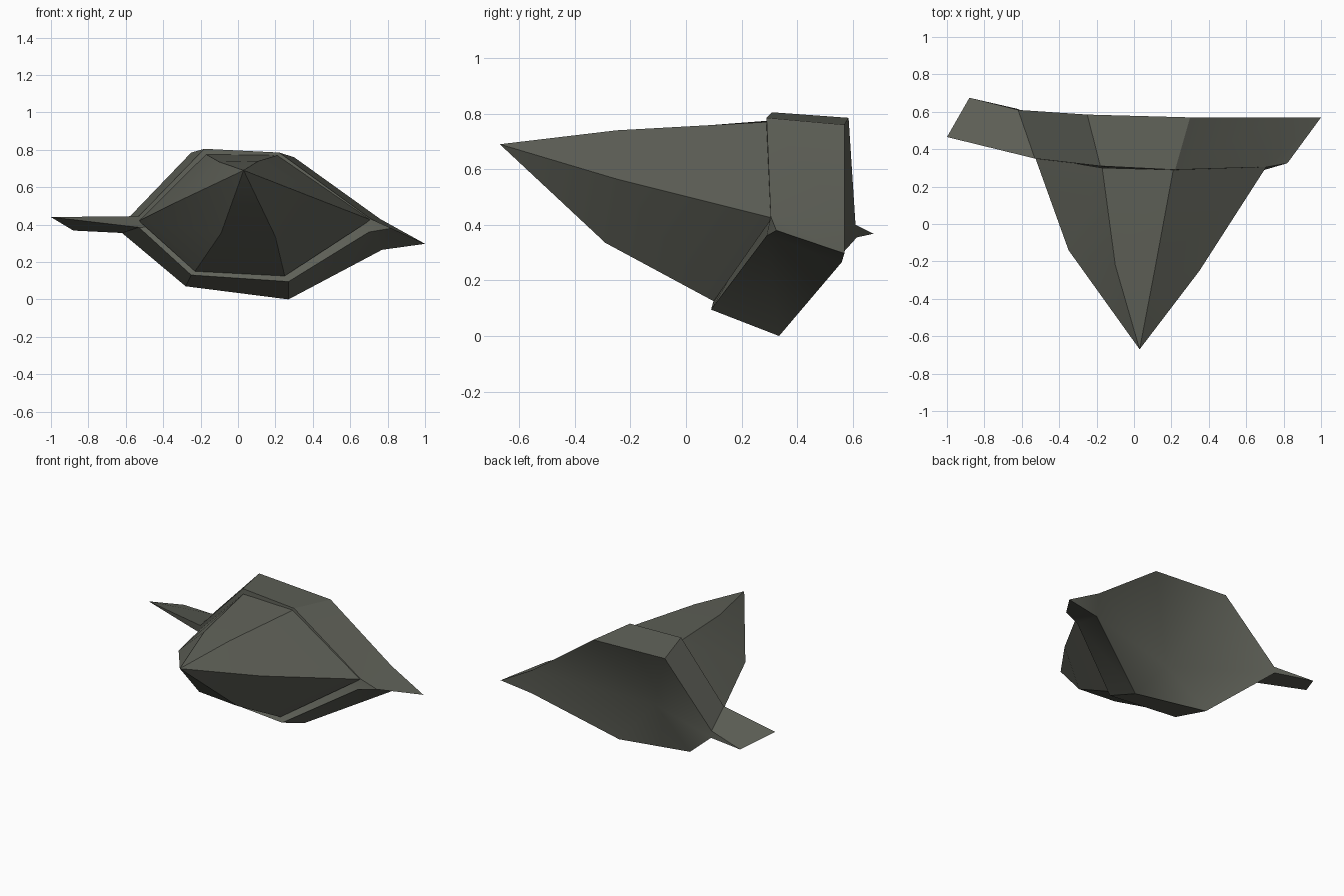
import bpy, bmesh

if "Cube" in bpy.data.objects:
    bpy.data.objects.remove(bpy.data.objects["Cube"])

grey = bpy.data.materials.new("dark olive grey")
grey.diffuse_color = (0.115, 0.12, 0.098, 1)
grey.use_nodes = True
grey.node_tree.nodes["Principled BSDF"].inputs["Base Color"].default_value = grey.diffuse_color


def build(name, fill):
    """Make a smooth-by-angle object from a bmesh filled by a function."""
    bm = bmesh.new()
    fill(bm)
    bmesh.ops.recalc_face_normals(bm, faces=bm.faces[:])
    mesh = bpy.data.meshes.new(name)
    bm.to_mesh(mesh)
    bm.free()
    mesh.materials.append(grey)
    ob = bpy.data.objects.new(name, mesh)
    bpy.context.collection.objects.link(ob)
    bpy.ops.object.select_all(action='DESELECT')
    ob.select_set(True)
    bpy.context.view_layer.objects.active = ob
    bpy.ops.object.shade_smooth_by_angle(angle=0.6)


def ring(bm, pts):
    return [bm.verts.new(p) for p in pts]


def bridge(bm, a, b):
    for i in range(len(a)):
        j = (i + 1) % len(a)
        bm.faces.new((a[i], a[j], b[j], b[i]))


def fan(bm, loop, tip):
    v = bm.verts.new(tip)
    for i in range(len(loop)):
        bm.faces.new((loop[i], loop[(i + 1) % len(loop)], v))


# Sections run: top left, top right, right, bottom right, bottom left, left
mid = [(-.10, -.22, .735), (.11, -.25, .74), (.35, -.25, .565),
       (.20, -.29, .335), (-.09, -.29, .355), (-.35, -.14, .51)]
rear = [(-.17, .30, .775), (.21, .29, .77), (.71, .31, .425),
        (.25, .10, .125), (-.23, .11, .15), (-.53, .36, .42)]


# Pointed hull, nose to collar
def hull(bm):
    a, b = ring(bm, mid), ring(bm, rear)
    fan(bm, a, (.03, -.67, .69))
    bridge(bm, a, b)
    fan(bm, b, (.03, .25, .40))


# Collar loops: top left, top right, right wing (root, tip, underside),
# bottom right, bottom left, left wing (underside, tip, root)
front = [(-.18, .31, .805), (.22, .29, .785),
         (.71, .305, .43), (.82, .325, .38), (.70, .29, .36),
         (.27, .09, .095), (-.25, .10, .13),
         (-.53, .36, .385), (-1, .465, .44), (-.53, .35, .445)]
back = [(-.25, .585, .785), (.30, .57, .76),
        (.76, .57, .43), (1, .57, .297), (.77, .56, .265),
        (.27, .335, 0), (-.28, .357, .07),
        (-.62, .615, .355), (-.88, .675, .368), (-.62, .61, .40)]


# Collar with its two wings and a hollow back
def collar(bm):
    a, b = ring(bm, front), ring(bm, back)
    bridge(bm, a, b)
    for loop, tip in ((a, (.03, .27, .40)), (b, (.01, .32, .30))):
        for k in (3, 8):                       # close the wing edges
            bm.faces.new(loop[k - 1:k + 2])
        fan(bm, [v for i, v in enumerate(loop) if i not in (3, 8)], tip)


build("hull", hull)
build("rear_collar", collar)
